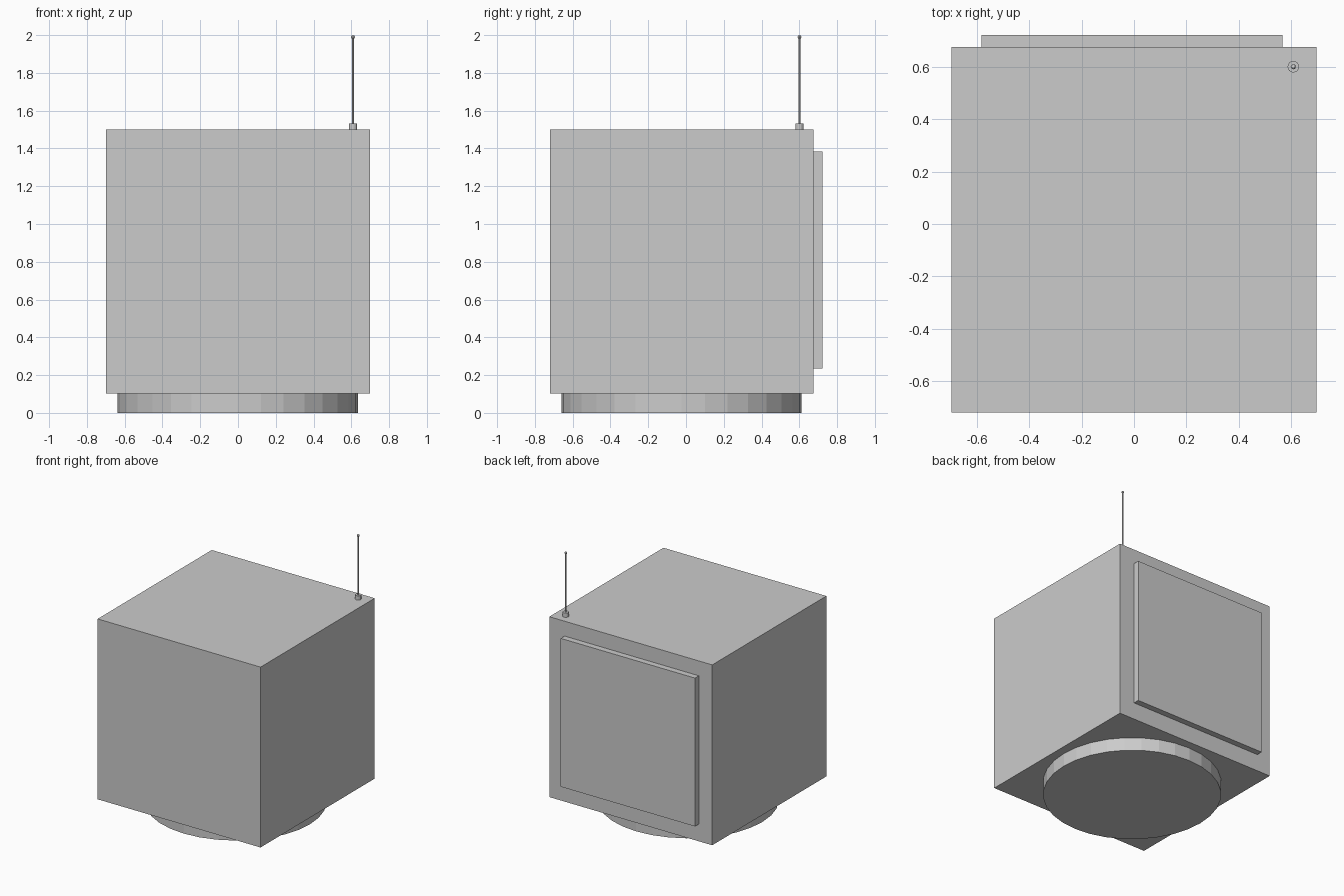
import bpy

if "Cube" in bpy.data.objects:
    bpy.data.objects.remove(bpy.data.objects["Cube"])


def box(name, lo, hi):
    """Axis-aligned box between two corners."""
    centre = [(a + b) / 2 for a, b in zip(lo, hi)]
    bpy.ops.mesh.primitive_cube_add(size=1, location=centre)
    ob = bpy.context.object
    ob.name = name
    ob.scale = [b - a for a, b in zip(lo, hi)]
    bpy.ops.object.transform_apply(location=False, rotation=False, scale=True)
    return ob


def cylinder(name, x, y, z0, z1, radius, sides):
    """Upright cylinder from z0 to z1."""
    bpy.ops.mesh.primitive_cylinder_add(vertices=sides, radius=radius, depth=z1 - z0,
                                        location=(x, y, (z0 + z1) / 2))
    ob = bpy.context.object
    ob.name = name
    return ob


# Round foot and cube casing
cylinder("round_base", -0.002, -0.024, 0, 0.103, 0.636, 32)
box("casing", (-0.698, -0.721, 0.103), (0.698, 0.676, 1.5))

# Raised panel on the back
box("back_panel", (-0.583, 0.676, 0.236), (0.567, 0.723, 1.385))

# Antenna: collar, thin rod and small tip
AX, AY = 0.609, 0.601
cylinder("antenna_collar", AX, AY, 1.5, 1.533, 0.022, 16)
cylinder("antenna_rod", AX, AY, 1.533, 1.985, 0.006, 6)
bpy.ops.mesh.primitive_uv_sphere_add(segments=8, ring_count=6, radius=0.01,
                                     location=(AX, AY, 1.99))
bpy.context.object.name = "antenna_tip"
